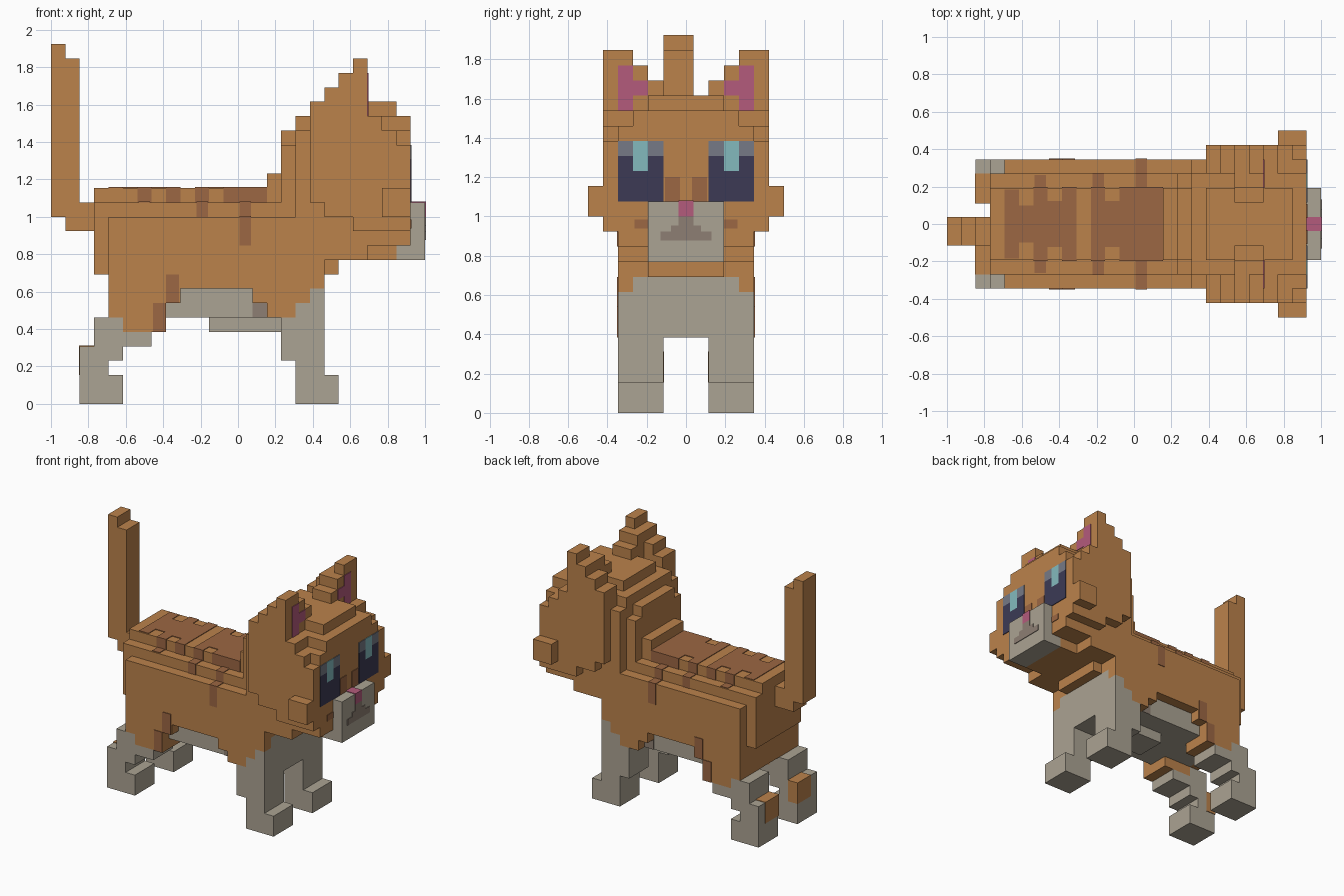
import bpy, bmesh
from mathutils import Vector

cube = bpy.data.objects.get("Cube")
if cube:
    bpy.data.objects.remove(cube, do_unlink=True)

U = 1 / 13      # one block of the grid
T = 0.06        # painted plate thickness, in blocks


def srgb(*c):
    return tuple(((v / 255 + 0.055) / 1.055) ** 2.4 for v in c) + (1.0,)


def material(name, *rgb):
    m = bpy.data.materials.new(name)
    m.use_nodes = True
    m.diffuse_color = srgb(*rgb)
    m.node_tree.nodes["Principled BSDF"].inputs["Base Color"].default_value = srgb(*rgb)
    return m


ORANGE = material("orange fur", 187, 130, 75)
BROWN = material("brown stripe", 156, 103, 67)
GREY = material("warm grey fur", 171, 163, 147)
TAUPE = material("taupe mouth", 141, 127, 115)
NAVY = material("navy eye", 60, 58, 85)
SLATE = material("slate eye lid", 118, 122, 134)
CYAN = material("cyan eye shine", 132, 186, 190)
PINK = material("pink skin", 180, 91, 124)


def part(name, mat, boxes, mirror=False):
    """Boxes are (x0, x1, y0, y1, z0, z1) in blocks, x counted from the tail end."""
    bm = bmesh.new()
    for x0, x1, y0, y1, z0, z1 in boxes:
        for a, b in ([(y0, y1), (-y1, -y0)] if mirror else [(y0, y1)]):
            size = Vector((x1 - x0, b - a, z1 - z0)) * U
            mid = Vector(((x0 + x1) / 2 - 13, (a + b) / 2, (z0 + z1) / 2)) * U
            for v in bmesh.ops.create_cube(bm, size=1)["verts"]:
                v.co = mid + Vector(p * q for p, q in zip(v.co, size))
    me = bpy.data.meshes.new(name)
    bm.to_mesh(me)
    bm.free()
    me.materials.append(mat)
    ob = bpy.data.objects.new(name, me)
    bpy.context.collection.objects.link(ob)


def wide(x0, x1, w, z0, z1):
    """Box centred on the body's middle plane with half width w."""
    return (x0, x1, -w, w, z0, z1)


# Torso: stepped back, arched lower edge
part("torso", ORANGE, [
    wide(4, 19, 4.5, 9, 13), wide(3, 18, 3.5, 9, 14), wide(3, 16, 2.5, 14, 15),
    wide(4, 9, 4.5, 7, 9), wide(9, 14, 4.5, 8, 9), wide(14, 15, 4.5, 7, 9),
    wide(15, 17, 4.5, 6, 9), wide(17, 18, 4.5, 7, 9), wide(4, 5, 4.5, 6, 7),
    wide(18, 20, 2.5, 9, 10)])
part("thighs", ORANGE, [(5, 8, 1.5, 4.5, 5, 7)], True)
part("shoulder_corners", ORANGE, [(18, 19, 3.5, 4.5, 8, 9)], True)
part("belly", GREY, [wide(8, 15, 3.5, 6, 8), wide(5, 8, 1.5, 6, 7),
                     wide(11, 16, 1.5, 5, 6)])
part("chest", GREY, [wide(16, 17, 4.5, 5, 6), wide(17, 18, 4.5, 5, 7),
                     wide(18, 19, 4.5, 5, 8), wide(18, 19, 3.5, 8, 9)])

# Legs
part("front_legs", GREY, [(16, 19, 1.5, 4.5, 3, 5), (17, 19, 1.5, 4.5, 0, 3),
                          (17, 20, 1.5, 4.5, 0, 2)], True)
part("rear_legs", GREY, [(2, 5, 1.5, 4.5, 0, 2), (2, 4, 1.5, 4.5, 2, 4),
                         (3, 5, 1.5, 4.5, 3, 6), (5, 7, 1.5, 4.5, 4, 5)], True)
part("rear_leg_patches", ORANGE, [(2 - T, 3, 1.5 - T, 3.5, 2, 4 + T)], True)

# Tail
part("tail", ORANGE, [(0, 1, -1.5, 0.5, 13, 25), (1, 2, -1.5, 0.5, 12, 24),
                      (2, 3, -1.5, 0.5, 12, 14)])

# Neck and head
part("neck", ORANGE, [wide(15, 16, 2.5, 15, 16), wide(16, 17, 3.5, 13, 18),
                      wide(16, 17, 2.5, 18, 19), wide(17, 18, 4.5, 12, 19),
                      wide(17, 18, 3.5, 19, 20)])
part("head", ORANGE, [
    wide(18, 19, 5.5, 14, 20), wide(19, 21, 5.5, 13, 20), wide(21, 23, 5.5, 12, 20),
    wide(23, 24, 5.5, 12, 19), wide(24, 25, 5.5, 12, 18), wide(18, 25, 4.5, 12, 19),
    wide(18, 25, 3.5, 19, 20), wide(18, 24, 2.5, 20, 21),
    wide(18, 25, 4.5, 11, 12), wide(18, 22, 4.5, 10, 11), wide(22, 24, 2.5, 10, 11)])
part("cheeks", ORANGE, [(23, 25, 5.5, 6.5, 13, 15)], True)
part("ears", ORANGE, [
    (18, 22, 3.5, 5.5, 20, 21), (19, 22, 3.5, 5.5, 21, 22), (20, 22, 3.5, 5.5, 22, 23),
    (21, 22, 3.5, 5.5, 23, 24), (20, 22, 2.5, 3.5, 20, 23), (20, 22, 1.5, 2.5, 20, 22)], True)
part("inner_ears", PINK, [(22, 22 + T, 3.5, 4.5, 20, 23), (22, 22 + T, 2.5, 3.5, 21, 22)], True)

# Muzzle
part("muzzle", GREY, [wide(25, 26, 2.5, 10, 14), wide(24, 25, 2.5, 10, 11)])
part("nose", PINK, [wide(25, 26 + T, 0.5, 13, 14 + T)])
part("mouth", TAUPE, [wide(26, 26 + T, 0.5, 12.4, 13), wide(26, 26 + T, 1, 12, 12.4),
                      wide(26, 26 + T, 1.7, 11.4, 12)])

# Face markings
F = 25
part("eyes", NAVY, [(F, F + T, 1.5, 4.5, 14, 16), (F, F + T, 1.5, 2.5, 16, 17),
                    (F, F + T, 3.5, 4.5, 16, 17)], True)
part("eye_lids", SLATE, [(F, F + T, 1.5, 2.5, 17, 18), (F, F + T, 3.5, 4.5, 17, 18)], True)
part("eye_shines", CYAN, [(F, F + T, 2.5, 3.5, 16, 18)], True)
part("nose_bridge_marks", BROWN, [(F, F + T, 0.4, 1.4, 14, 15.6)], True)
part("whisker_marks", BROWN, [(F, F + T, 2.5, 3.4, 12.2, 12.8)], True)

# Back stripes: thin painted bands that wrap over the steps of the back
tops = [(4, 5, 2.4), (5, 6, 1.3), (7, 8, 1.6), (11, 12, 1.6)]
bands = [wide(a, b, w, 14.5, 15 + T) for a, b, w in tops]
bands += [wide(a, b, 2.5 + T, 14, 15 + T) for a, b in [(6, 7), (8, 9), (10, 11), (12, 15)]]
bands += [wide(6.1, 6.9, 3.4, 13.5, 14 + T), wide(10.1, 10.9, 3.5 + T, 13, 14 + T),
          wide(13.1, 13.9, 3.5 + T, 13, 14 + T), wide(13.1, 13.9, 4.5 + T, 11, 13 + T)]
part("back_stripes", BROWN, bands)
part("thigh_stripes", BROWN, [(8, 8.9, 4.5, 4.5 + T, 7, 9), (7.1, 8, 4.5, 4.5 + T, 5, 7)], True)
part("belly_patches", TAUPE, [(14, 15, 3.5, 3.5 + T, 6, 7)], True)
